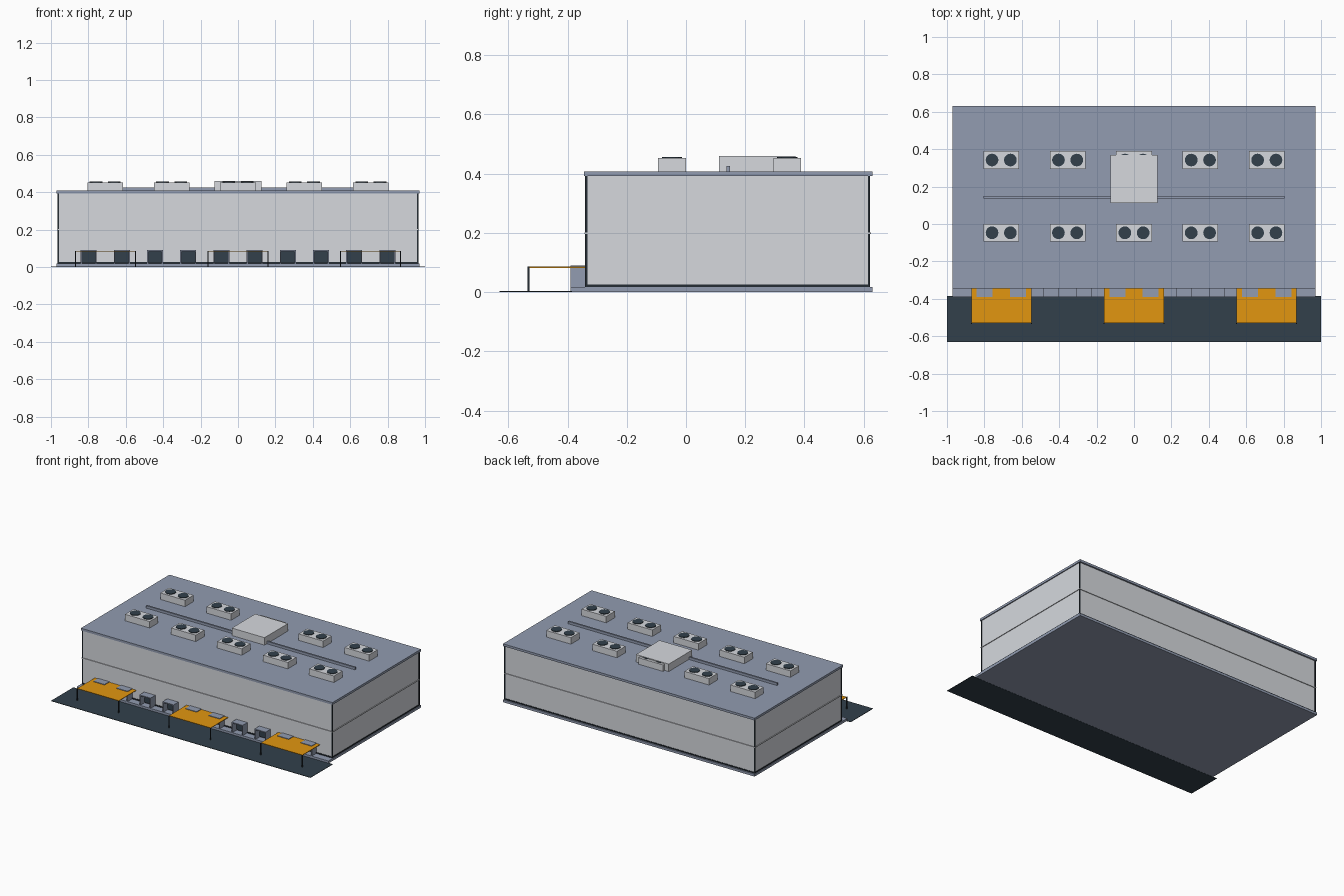
import bpy, bmesh
from mathutils import Matrix, Vector

if "Cube" in bpy.data.objects:
    bpy.data.objects.remove(bpy.data.objects["Cube"])


def material(name, rgb):
    m = bpy.data.materials.new(name)
    lin = [((c / 255 + 0.055) / 1.055) ** 2.4 for c in rgb]
    m.diffuse_color = (*lin, 1)
    m.use_nodes = True
    m.node_tree.nodes["Principled BSDF"].inputs["Base Color"].default_value = m.diffuse_color
    return m


PANEL = material("light_grey_panel", (214, 217, 222))
SLATE = material("slate_blue", (146, 156, 177))
DARK = material("dark_slate", (50, 64, 75))
TRIM = material("dark_trim", (36, 44, 51))
ORANGE = material("orange", (226, 150, 16))


def finish(name, bm, mat):
    me = bpy.data.meshes.new(name)
    bm.to_mesh(me)
    bm.free()
    me.materials.append(mat)
    ob = bpy.data.objects.new(name, me)
    bpy.context.collection.objects.link(ob)
    return ob


def boxes(name, mat, *bounds):
    """One object made of boxes given as (x0, x1, y0, y1, z0, z1)."""
    bm = bmesh.new()
    for x0, x1, y0, y1, z0, z1 in bounds:
        centre = Vector((x0 + x1, y0 + y1, z0 + z1)) / 2
        size = Matrix.Diagonal((x1 - x0, y1 - y0, z1 - z0, 1))
        bmesh.ops.create_cube(bm, size=1, matrix=Matrix.Translation(centre) @ size)
    return finish(name, bm, mat)


def discs(name, mat, centres, radius, height):
    bm = bmesh.new()
    for c in centres:
        bmesh.ops.create_cone(bm, cap_ends=True, segments=20, radius1=radius, radius2=radius,
                              depth=height, matrix=Matrix.Translation(c))
    return finish(name, bm, mat)


# Yard, floor slab, walls and roof
boxes("yard", DARK, (-1, 1, -0.63, -0.385, 0, 0.003))
boxes("floor_slab", SLATE, (-0.97, 0.97, -0.39, 0.63, 0.001, 0.018))
boxes("walls", PANEL, (-0.963, 0.963, -0.338, 0.619, 0.018, 0.392))
boxes("roof", SLATE, (-0.97, 0.97, -0.345, 0.63, 0.392, 0.408))

# Wall trim: plinth, mid seam and corner posts
boxes("plinth", TRIM, (-0.966, 0.966, -0.341, 0.622, 0.018, 0.026))
boxes("wall_seam", PANEL, (-0.968, 0.968, -0.343, 0.624, 0.197, 0.202))
boxes("corner_posts", TRIM, *[(x - 0.004, x + 0.004, y - 0.004, y + 0.004, 0.018, 0.392)
                              for x in (-0.962, 0.962) for y in (-0.337, 0.618)])

# Loading docks: hollow shelter with a dark door at the back
for i in range(10):
    x = (i - 4.5) * 0.1775
    boxes("dock_shelter", SLATE,
          (x - 0.043, x - 0.036, -0.39, -0.338, 0.018, 0.09),
          (x + 0.036, x + 0.043, -0.39, -0.338, 0.018, 0.09),
          (x - 0.036, x + 0.036, -0.39, -0.338, 0.083, 0.09))
    boxes("dock_door", DARK, (x - 0.036, x + 0.036, -0.345, -0.338, 0.026, 0.083))

# Canopies on thin front posts
for x in (-0.708, 0, 0.708):
    boxes("canopy", ORANGE, (x - 0.16, x + 0.16, -0.53, -0.338, 0.082, 0.086))
    boxes("canopy_posts", TRIM, *[(x + s - 0.003, x + s + 0.003, -0.535, -0.529, 0.003, 0.086)
                                  for s in (-0.16, 0.16)])

# Rooftop cooling units with two fans each
for y in (-0.047, 0.342):
    for i in range(-2, 3):
        x = i * 0.355
        boxes("cooling_unit", PANEL, (x - 0.095, x + 0.095, y - 0.047, y + 0.047, 0.408, 0.453))
        discs("fans", DARK, [(x + s, y, 0.4545) for s in (-0.049, 0.049)], 0.034, 0.005)

# Central plant box and service pipe
boxes("plant_box", PANEL, (-0.126, 0.126, 0.112, 0.37, 0.408, 0.46))
boxes("service_pipe", SLATE, (-0.805, 0.805, 0.137, 0.149, 0.408, 0.425))
